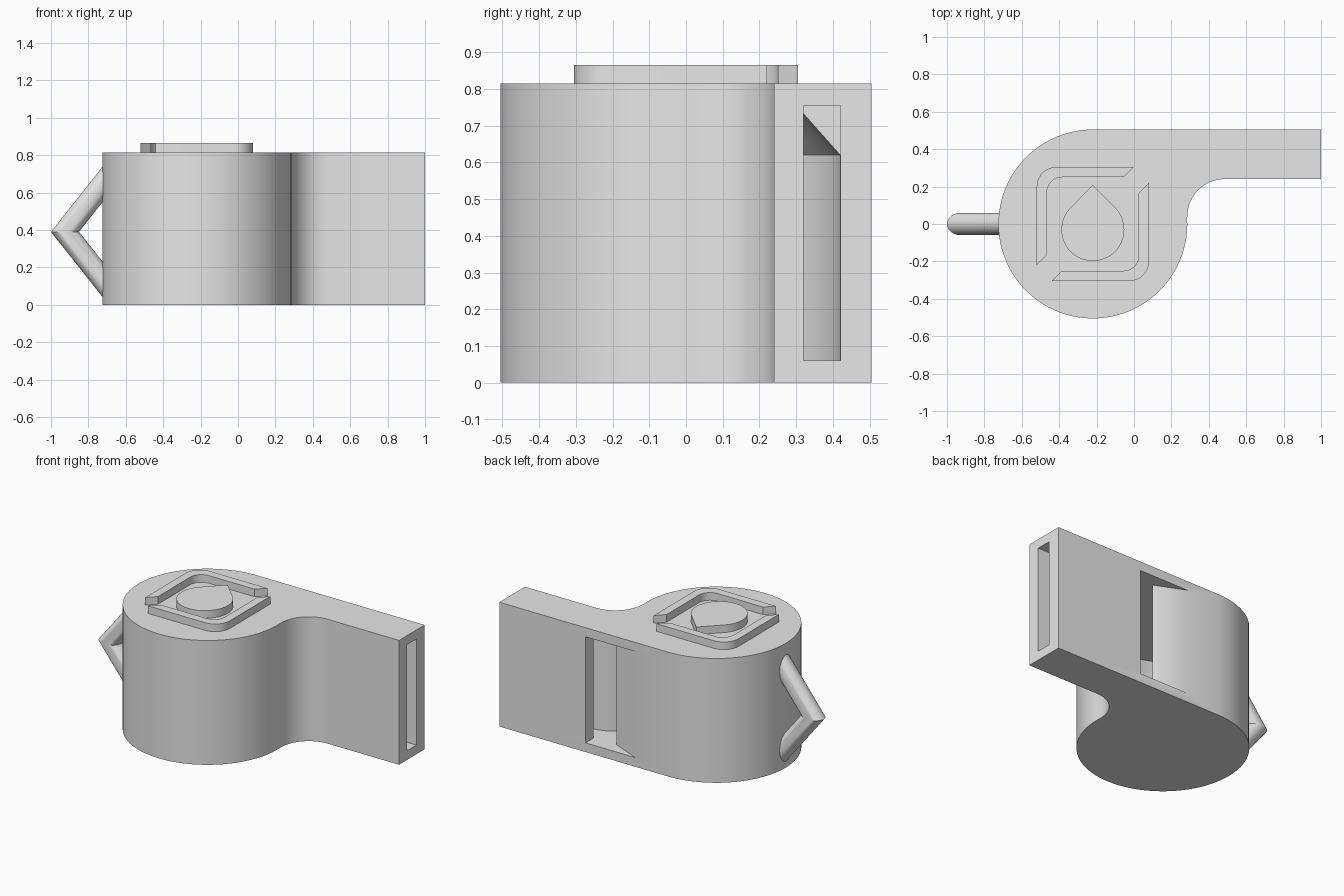
import bpy, bmesh, math

cube = bpy.data.objects.get("Cube")
if cube:
    bpy.data.objects.remove(cube, do_unlink=True)

grey = bpy.data.materials.new("light_grey")
grey.use_nodes = True
grey.diffuse_color = (0.8, 0.8, 0.8, 1)
grey.node_tree.nodes["Principled BSDF"].inputs["Base Color"].default_value = (0.8, 0.8, 0.8, 1)

CX = -0.22            # centre of the round chamber
HEIGHT = 0.815
FLOOR, CEILING = 0.06, 0.755


def arc(cx, cy, rx, start, end, steps, ry=None):
    """Points along an arc, angles in degrees."""
    ry = rx if ry is None else ry
    angles = [math.radians(start + (end - start) * i / steps) for i in range(steps + 1)]
    return [(cx + rx * math.cos(a), cy + ry * math.sin(a)) for a in angles]


def loft(name, sections):
    """Closed solid through (outline, z) sections with matching point counts."""
    bm = bmesh.new()
    rings = [[bm.verts.new((x, y, z)) for x, y in pts] for pts, z in sections]
    n = len(rings[0])
    for a, b in zip(rings, rings[1:]):
        for i in range(n):
            j = (i + 1) % n
            bm.faces.new((a[i], a[j], b[j], b[i]))
    bm.faces.new(rings[0][::-1])
    bm.faces.new(rings[-1])
    bmesh.ops.recalc_face_normals(bm, faces=bm.faces)
    mesh = bpy.data.meshes.new(name)
    bm.to_mesh(mesh)
    bm.free()
    mesh.materials.append(grey)
    obj = bpy.data.objects.new(name, mesh)
    bpy.context.collection.objects.link(obj)
    return obj


def prism(name, pts, z0, z1):
    return loft(name, [(pts, z0), (pts, z1)])


def select(obj):
    bpy.ops.object.select_all(action='DESELECT')
    obj.select_set(True)
    bpy.context.view_layer.objects.active = obj


def cut(obj, cutter):
    select(obj)
    mod = obj.modifiers.new("cut", 'BOOLEAN')
    mod.operation, mod.solver, mod.object = 'DIFFERENCE', 'EXACT', cutter
    bpy.ops.object.modifier_apply(modifier=mod.name)


# Body: round chamber flowing through a fillet into the mouthpiece
FX, FY = 0.485, 0.04   # fillet centre
outline = (arc(CX, 0, 0.505, 90, 363.2, 72)
           + arc(FX, FY, 0.2, 183.2, 90, 20)[1:]
           + [(1, 0.24), (1, 0.505)])
body = prism("whistle_body", outline, 0, HEIGHT)

# Lanyard loop: two mitred round arms meeting in a point
def loop_section(x):
    return arc(x, 0, 0.075, 0, 348.75, 31, 0.06)

loop = loft("lanyard_loop", [(loop_section(-0.64), 0.03),
                             (loop_section(-0.925), 0.39),
                             (loop_section(-0.64), 0.75)])

# Chamber hollow with a conical ceiling
def chamber_ring(r):
    return arc(CX, 0, r, 0, 355, 71)

chamber = loft("chamber_cutter", [(chamber_ring(0.42), FLOOR),
                                  (chamber_ring(0.42), 0.62),
                                  (chamber_ring(0.3), CEILING)])

# Air channel from the mouth, curving into the chamber
channel = prism("channel_cutter",
                [(1.1, 0.32), (1.1, 0.42), (-0.2, 0.42), (-0.2, 0.03)]
                + arc(FX, FY, 0.28, 183.2, 90, 20), FLOOR, CEILING)

# Sound window with its sloping blade
window = prism("window_cutter",
               [(0.257, 0.4), (0.375, 0.4), (0.375, 0.6), (-0.21, 0.6)],
               FLOOR, CEILING)

for cutter in (chamber, channel, window):
    cut(body, cutter)
cut(loop, chamber)
for cutter in (chamber, channel, window):
    bpy.data.objects.remove(cutter, do_unlink=True)

# Raised emblem: teardrop framed by two corner brackets
EMBLEM = (HEIGHT - 0.01, 0.865)
drop = prism("emblem_drop",
             arc(CX, -0.03, 0.168, 135, 405, 48) + [(CX, 0.208)], *EMBLEM)

bracket = ([(-0.30, -0.22)]
           + arc(-0.195, 0.2, 0.105, 180, 90, 10)
           + [(0.22, 0.305), (0.165, 0.25)]
           + arc(-0.165, 0.17, 0.08, 90, 180, 10)
           + [(-0.245, -0.165)])
parts = [body, loop, drop]
for name, s in (("back_bracket", 1), ("front_bracket", -1)):
    parts.append(prism(name, [(CX + s * x, s * y) for x, y in bracket], *EMBLEM))

for obj in parts:
    select(obj)
    bpy.ops.object.shade_smooth_by_angle(angle=math.radians(30))
